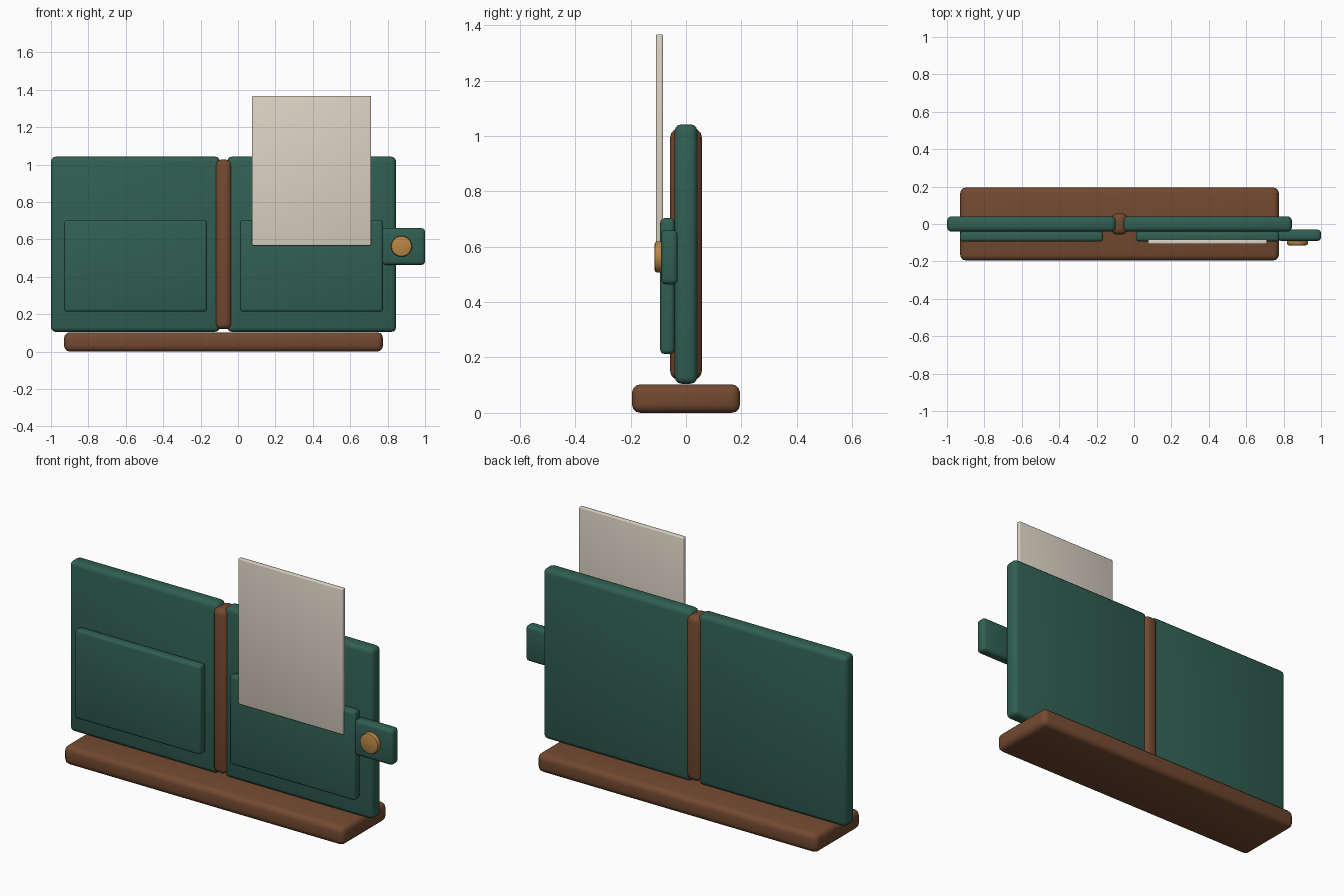
import bpy
from math import radians, pi

if "Cube" in bpy.data.objects:
    bpy.data.objects.remove(bpy.data.objects["Cube"])


def material(name, rgb):
    m = bpy.data.materials.new(name)
    m.diffuse_color = (*rgb, 1)
    m.use_nodes = True
    m.node_tree.nodes["Principled BSDF"].inputs["Base Color"].default_value = m.diffuse_color
    return m


GREEN = material("green_leather", (0.03, 0.115, 0.085))
BROWN = material("brown_leather", (0.17, 0.067, 0.03))
CREAM = material("cream_paper", (0.71, 0.65, 0.55))
BRASS = material("brass", (0.48, 0.24, 0.06))


def finish(obj, name, mat, bevel, segments=3):
    obj.name = name
    obj.data.materials.append(mat)
    mod = obj.modifiers.new("Bevel", 'BEVEL')
    mod.width = bevel
    mod.segments = segments
    mod.limit_method = 'ANGLE'
    mod.angle_limit = radians(40)
    bpy.ops.object.modifier_apply(modifier=mod.name)
    bpy.ops.object.shade_smooth_by_angle(angle=radians(35))
    return obj


def slab(name, x, y, z, mat, bevel):
    """Rounded box from (min, max) extents on each axis."""
    bpy.ops.mesh.primitive_cube_add(size=1, location=[(a + b) / 2 for a, b in (x, y, z)])
    obj = bpy.context.object
    obj.scale = [b - a for a, b in (x, y, z)]
    bpy.ops.object.transform_apply(location=False, rotation=False, scale=True)
    return finish(obj, name, mat, bevel)


CX = -0.0775  # fold line of the wallet

# stand and fold
slab("base", (CX - 0.852, CX + 0.852), (-0.195, 0.195), (0, 0.103), BROWN, 0.03)
slab("spine", (CX - 0.043, CX + 0.043), (-0.057, 0.057), (0.12, 1.026), BROWN, 0.03)

# mirrored covers and pockets
for side, s in (("left", -1), ("right", 1)):
    slab(side + "_cover", sorted((CX + s * 0.02, CX + s * 0.9225)),
         (-0.041, 0.041), (0.105, 1.042), GREEN, 0.025)
    slab(side + "_pocket", sorted((CX + s * 0.088, CX + s * 0.852)),
         (-0.093, -0.041), (0.213, 0.703), GREEN, 0.015)

# paper note in front of the right pocket
slab("note", (0.075, 0.711), (-0.108, -0.083), (0.567, 1.367), CREAM, 0.005)

# closing tab with snap
slab("tab", (0.768, 1.0), (-0.09, -0.03), (0.464, 0.66), GREEN, 0.018)
bpy.ops.mesh.primitive_cylinder_add(vertices=32, radius=0.056, depth=0.046,
                                    location=(0.874, -0.091, 0.563),
                                    rotation=(pi / 2, 0, 0))
finish(bpy.context.object, "snap", BRASS, 0.01, 2)
